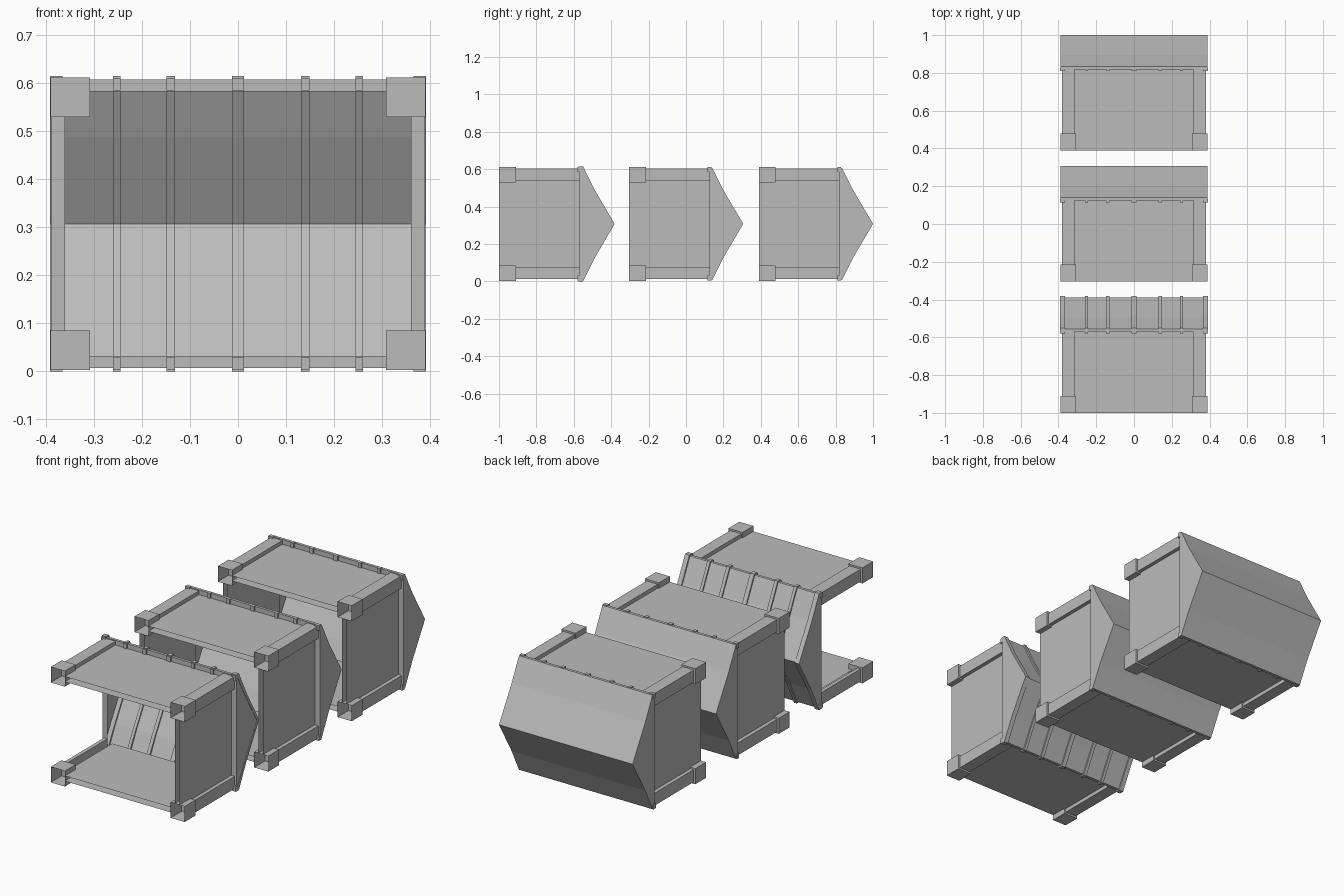
import bpy, bmesh

if "Cube" in bpy.data.objects:
    bpy.data.objects.remove(bpy.data.objects["Cube"])

ZC = 0.307                     # height of the middle axis
grey = bpy.data.materials.new("mid_grey")
grey.diffuse_color = (0.5, 0.5, 0.5, 1)
grey.use_nodes = True
grey.node_tree.nodes["Principled BSDF"].inputs["Base Color"].default_value = grey.diffuse_color


def finish(name, bm, y0):
    bmesh.ops.recalc_face_normals(bm, faces=bm.faces)
    me = bpy.data.meshes.new(name)
    bm.to_mesh(me)
    bm.free()
    me.materials.append(grey)
    ob = bpy.data.objects.new(name, me)
    ob.location = (0, y0, ZC)
    bpy.context.collection.objects.link(ob)


def face(bm, pts):
    return bm.faces.new([bm.verts.new(p) for p in pts])


def prism(bm, pts, vec):
    """Solid made by sweeping a flat outline along vec."""
    f = face(bm, pts)
    r = bmesh.ops.extrude_face_region(bm, geom=[f], use_keep_orig=True)
    vs = [g for g in r["geom"] if isinstance(g, bmesh.types.BMVert)]
    bmesh.ops.translate(bm, verts=vs, vec=vec)


def box(bm, x0, x1, y0, y1, z0, z1):
    prism(bm, [(x0, y0, z0), (x1, y0, z0), (x1, y0, z1), (x0, y0, z1)], (0, y1 - y0, 0))


def mirrored(half):
    """Complete a (y, z) profile below the middle axis."""
    return half + [(y, -z) for y, z in reversed(half) if z > 0]


LID = mirrored([(0.43, 0.3), (0.445, 0.3), (0.505, 0.18), (0.611, 0)])
RIB_OUT = mirrored([(0.425, 0.307), (0.45, 0.307), (0.513, 0.18), (0.618, 0)])
RIB_IN = mirrored([(0.425, 0.292), (0.437, 0.292), (0.497, 0.18), (0.602, 0)])
RIBS = [(0, 0.012)] + [(s * x, w) for s in (-1, 1)
                       for x, w in ((0.14, 0.009), (0.252, 0.008), (0.378, 0.0125))]
RAIL = [(0.38, 0.295), (0.315, 0.295), (0.315, 0.275), (0.36, 0.275), (0.36, 0.23), (0.38, 0.23)]


def wall_sheets(y0, left_wall):
    # Inner and outer skins; the front strip narrows between the corner cups
    for name, hx, hz in (("outer_walls", 0.36, 0.275), ("inner_walls", 0.333, 0.248)):
        bm = bmesh.new()
        for ya, yb, wx, wz in ((0.0, 0.09, 0.308, 0.222), (0.09, 0.43, hx, hz)):
            for s in (-1, 1):
                face(bm, [(-wx, ya, s * hz), (wx, ya, s * hz), (wx, yb, s * hz), (-wx, yb, s * hz)])
                if s > 0 or left_wall:
                    face(bm, [(s * hx, ya, -wz), (s * hx, yb, -wz), (s * hx, yb, wz), (s * hx, ya, wz)])
        finish(name, bm, y0)


def corners(y0):
    rails, cups = bmesh.new(), bmesh.new()
    for sx in (-1, 1):
        for sz in (-1, 1):
            # Angle rail along each long edge
            prism(rails, [(sx * x, 0.09, sz * z) for x, z in RAIL], (0, 0.34, 0))
            # Corner cup, open at the front
            ring = [(sx * x, sz * z) for x, z in ((0.308, 0.222), (0.39, 0.222), (0.39, 0.304), (0.308, 0.304))]
            fr = [cups.verts.new((x, 0, z)) for x, z in ring]
            bk = [cups.verts.new((x, 0.09, z)) for x, z in ring]
            cups.faces.new(bk)
            for i in range(4):
                j = (i + 1) % 4
                cups.faces.new((fr[i], fr[j], bk[j], bk[i]))
    finish("edge_rails", rails, y0)
    finish("corner_cups", cups, y0)


def lid(y0, ribbed):
    # Faceted hollow lid with closed ends
    bm = bmesh.new()
    a = [bm.verts.new((-0.389, y, z)) for y, z in LID]
    b = [bm.verts.new((0.389, y, z)) for y, z in LID]
    for i in range(len(LID) - 1):
        bm.faces.new((a[i], a[i + 1], b[i + 1], b[i]))
    bm.faces.new(a)
    bm.faces.new(b)
    finish("lid", bm, y0)

    # Flat frame joining the lid to the walls
    bm = bmesh.new()
    rim = [(-1, -1), (1, -1), (1, 1), (-1, 1)]
    o = [bm.verts.new((x * 0.389, 0.43, z * 0.3)) for x, z in rim]
    n = [bm.verts.new((x * 0.36, 0.43, z * 0.275)) for x, z in rim]
    for i in range(4):
        j = (i + 1) % 4
        bm.faces.new((o[i], o[j], n[j], n[i]))
    finish("lid_rim", bm, y0)

    # Rib ends on the rim, and full ribs on the ribbed lid
    bm = bmesh.new()
    for x, w in RIBS:
        for s in (-1, 1):
            box(bm, x - w, x + w, 0.42, 0.44, s * 0.277, s * 0.303)
        if ribbed:
            for i in range(len(RIB_OUT) - 1):
                quad = [RIB_OUT[i], RIB_OUT[i + 1], RIB_IN[i + 1], RIB_IN[i]]
                prism(bm, [(x - w, y, z) for y, z in quad], (2 * w, 0, 0))
    finish("lid_ribs", bm, y0)


# Three cases in a row; the first has a ribbed lid and no left wall
for y0, first in ((-1.0, True), (-0.305, False), (0.389, False)):
    wall_sheets(y0, not first)
    corners(y0)
    lid(y0, first)
